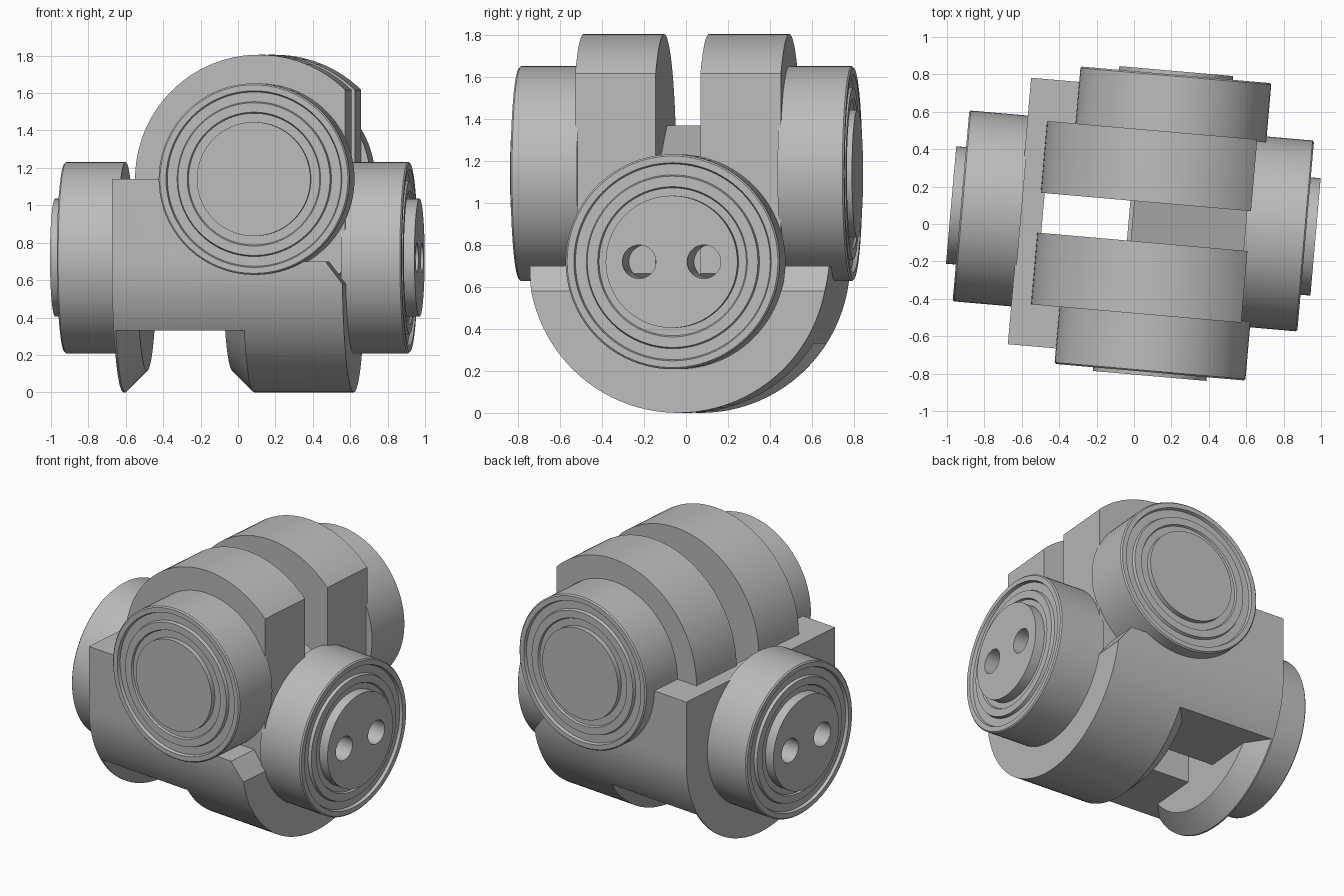
import bpy, bmesh, math
from mathutils import Matrix, Vector

cube = bpy.data.objects.get("Cube")
if cube:
    bpy.data.objects.remove(cube, do_unlink=True)

# One plain machined-metal colour
metal = bpy.data.materials.new("machined_grey")
metal.use_nodes = True
grey = (0.5, 0.5, 0.5, 1)
metal.diffuse_color = grey
metal.node_tree.nodes["Principled BSDF"].inputs["Base Color"].default_value = grey

MID = 0.016                                   # sideways centre of the joint
TURN = Matrix.Rotation(math.radians(-5), 4, 'Z')
PIN_A = Vector((0.154, MID, 1.14))            # upper pin, front to back
PIN_B = Vector((-0.005, MID, 0.72))           # lower pin, side to side
X, Y = Vector((1, 0, 0)), Vector((0, 1, 0))


def finish(bm, name):
    bmesh.ops.recalc_face_normals(bm, faces=bm.faces)
    bm.transform(TURN)
    mesh = bpy.data.meshes.new(name)
    bm.to_mesh(mesh)
    bm.free()
    mesh.materials.append(metal)
    obj = bpy.data.objects.new(name, mesh)
    bpy.context.collection.objects.link(obj)
    return obj


def lathe(name, profile, centre, axis, sides=96):
    """Closed turned solid; profile is (radius, distance along the axis)."""
    bm = bmesh.new()
    verts = [bm.verts.new((r, 0, t)) for r, t in profile]
    edges = [bm.edges.new(pair) for pair in zip(verts, verts[1:])]
    bmesh.ops.spin(bm, geom=verts + edges, cent=(0, 0, 0), axis=(0, 0, 1),
                   angle=math.tau, steps=sides, use_duplicate=False)
    bmesh.ops.remove_doubles(bm, verts=bm.verts, dist=0.0005)
    turn = axis.to_track_quat('Z', 'Y').to_matrix().to_4x4()
    bm.transform(Matrix.Translation(centre) @ turn)
    return finish(bm, name)


def rod(name, radius, start, end, centre, axis):
    return lathe(name, [(0, start), (radius, start), (radius, end), (0, end)], centre, axis)


def prism(name, points, push):
    """Flat outline pushed along a vector."""
    bm = bmesh.new()
    face = bm.faces.new([bm.verts.new(p) for p in points])
    moved = bmesh.ops.extrude_face_region(bm, geom=[face])["geom"]
    bmesh.ops.translate(bm, vec=push, verts=[v for v in moved if isinstance(v, bmesh.types.BMVert)])
    return finish(bm, name)


def box(name, low, high):
    (a, b, c), (d, e, f) = low, high
    return prism(name, [(a, b, c), (d, b, c), (d, e, c), (a, e, c)], Vector((0, 0, f - c)))


def combine(obj, tool, operation='DIFFERENCE', keep=False):
    mod = obj.modifiers.new("cut", 'BOOLEAN')
    mod.operation, mod.solver, mod.object = operation, 'EXACT', tool
    bpy.context.view_layer.objects.active = obj
    bpy.ops.object.modifier_apply(modifier=mod.name)
    if not keep:
        bpy.data.objects.remove(tool, do_unlink=True)


# Pin hole cutters, shared by several parts
holes_a = [rod("hole_cutter", 0.09, -1, 1, PIN_A + Vector((-0.124, 0, s * 0.165)), Y) for s in (-1, 1)]
holes_b = [rod("hole_cutter", 0.08, -1.1, 1.1, PIN_B + Vector((0, s * 0.155, 0)), X) for s in (-1, 1)]
parts = []


def drill(obj, holes):
    for h in holes:
        combine(obj, h, keep=True)
    parts.append(obj)


# Lower yoke body: half-round section running side to side
R = 0.715
arc = [math.pi + math.pi * i / 48 for i in range(49)]
section = [(-0.616, MID + R * math.cos(a), R + R * math.sin(a)) for a in arc]
section += [(-0.616, MID + R, 1.14), (-0.616, MID - R, 1.14)]
body = prism("lower_yoke_body", section, Vector((1.236, 0, 0)))

# Clearance for the upper bearings, and the low chamfered right shoulder
combine(body, rod("clearance_cutter", 0.568, -1, 1, PIN_A, Y))
shoulder = [(0.154, 1.3), (0.154, 0.7), (0.53, 0.7), (0.65, 0.54), (0.8, 0.54), (0.8, 1.3)]
combine(body, prism("shoulder_cutter", [(x, -1, z) for x, z in shoulder], Vector((0, 2, 0))))

# Flared window underneath, and the slot rising through it
window = lathe("window_cutter", [(0, -0.49), (0.6, -0.49), (0.73, -0.62), (0.73, 0.1),
                                 (0.6, -0.03), (0, -0.03)], Vector((0, MID, R)), X)
combine(window, box("window_limit", (-1, -1, -0.5), (1, 1, 0.33)), 'INTERSECT')
combine(body, window)
combine(body, box("slot_cutter", (-0.49, MID - 0.13, 0.2), (-0.01, MID + 0.13, 1.5)))
drill(body, holes_b)

# Web between the upper yoke arms, with a sloping top
web = [(-0.01, 0.3), (0.6, 0.3), (0.6, 1.11), (-0.01, 1.37)]
parts.append(prism("yoke_web", [(x, MID - 0.13, z) for x, z in web], Vector((0, 0.26, 0))))

# Bearing face: outer ring, sunken shield, inner ring
FACE = [(0.512, -0.008), (0.504, 0), (0.472, 0), (0.466, -0.02), (0.414, -0.02), (0.408, 0),
        (0.358, 0), (0.352, -0.012), (0.3, -0.012)]


def bearing(name, base, face, cap_radius, cap_top, centre, axis, holes):
    profile = [(0, base), (0.512, base)] + [(r, face + t) for r, t in FACE]
    profile[-1] = (cap_radius, face - 0.012)
    profile += [(cap_radius, cap_top), (0, cap_top)]
    drill(lathe(name, profile, centre, axis), holes)


for sign, side, end in ((-1, "front", "right"), (1, "back", "left")):
    # Upper yoke arm: round plate with one flat edge
    low, high = sorted((sign * 0.107, sign * 0.492))
    arm = rod(side + "_yoke_arm", 0.665, low, high, PIN_A, Y)
    combine(arm, box("flat_cutter", (0.617, -1, 0), (1.2, 1, 2)))
    drill(arm, holes_a)
    # Bearings on both pins
    bearing(side + "_bearing", 0.48, 0.798, 0.305, 0.818, PIN_A, sign * Y, holes_a)
    bearing(end + "_bearing", 0.6, 0.925, 0.315, 0.978, PIN_B, sign * X, holes_b)

for h in holes_a + holes_b:
    bpy.data.objects.remove(h, do_unlink=True)

# Smooth turned surfaces, crisp edges
bpy.ops.object.select_all(action='DESELECT')
for obj in parts:
    obj.select_set(True)
bpy.context.view_layer.objects.active = parts[0]
bpy.ops.object.shade_smooth_by_angle(angle=math.radians(25))
